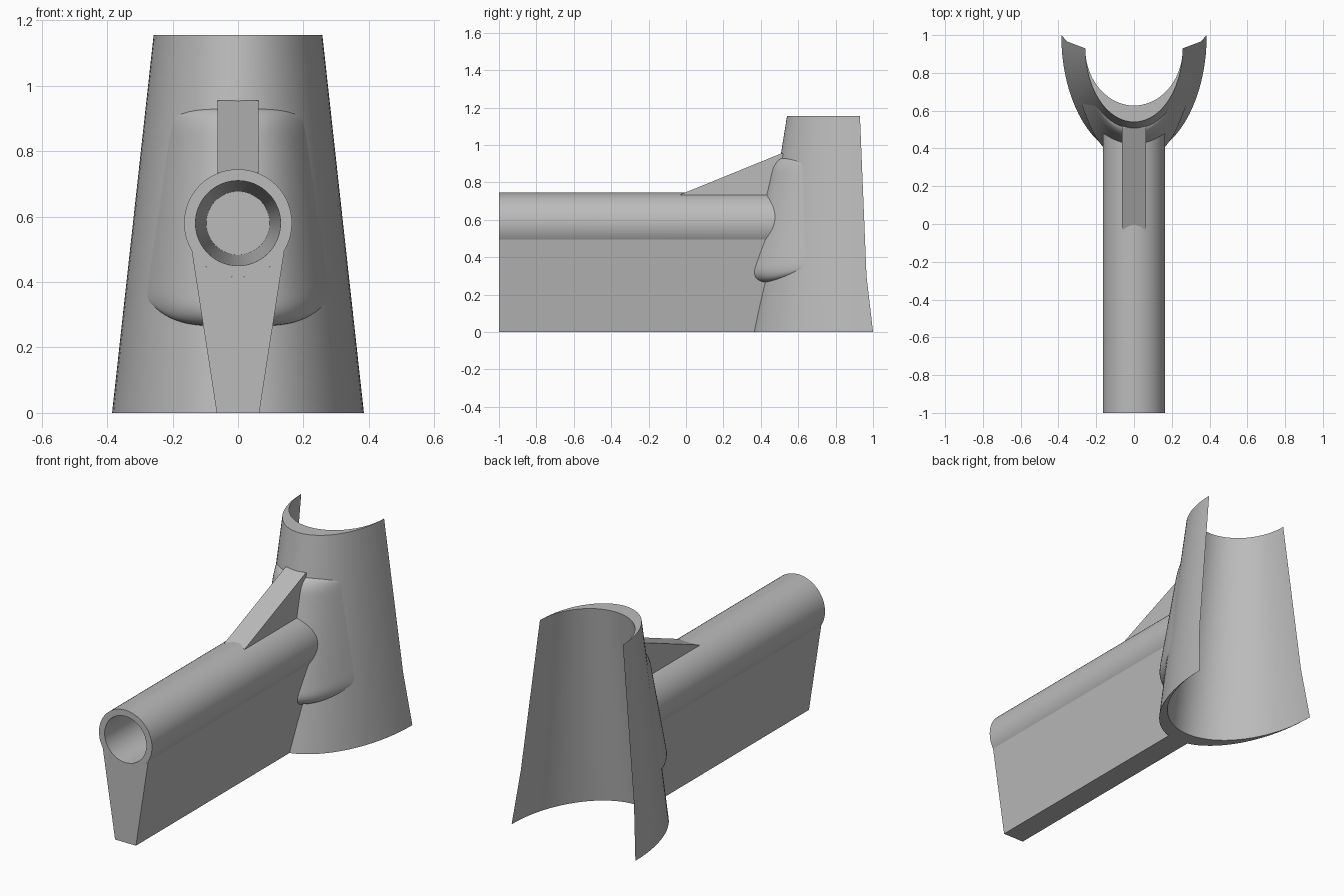
import bpy, bmesh, math

cube = bpy.data.objects.get("Cube")
if cube:
    bpy.data.objects.remove(cube, do_unlink=True)

grey = bpy.data.materials.new("plain grey")
grey.use_nodes = True
GREY = (0.5, 0.5, 0.5, 1)
grey.diffuse_color = GREY
grey.node_tree.nodes["Principled BSDF"].inputs["Base Color"].default_value = GREY

HEIGHT = 1.155
TUBE_Z, TUBE_R = 0.58, 0.165


def lerp(a, b, t):
    return a + (b - a) * t


def finish(name, bm, angle=35, fix_normals=True):
    if fix_normals:
        bmesh.ops.remove_doubles(bm, verts=bm.verts, dist=0.0001)
        bmesh.ops.recalc_face_normals(bm, faces=bm.faces)
    mesh = bpy.data.meshes.new(name)
    bm.to_mesh(mesh)
    bm.free()
    mesh.materials.append(grey)
    obj = bpy.data.objects.new(name, mesh)
    bpy.context.collection.objects.link(obj)
    bpy.ops.object.select_all(action='DESELECT')
    obj.select_set(True)
    bpy.context.view_layer.objects.active = obj
    bpy.ops.object.shade_smooth_by_angle(angle=math.radians(angle))
    return obj


def skin(bm, rows, closed):
    """Quads between consecutive rows of points."""
    rows = [[bm.verts.new(p) for p in row] for row in rows]
    for a, b in zip(rows, rows[1:]):
        n = len(a)
        for i in range(n if closed else n - 1):
            j = (i + 1) % n
            bm.faces.new((a[i], a[j], b[j], b[i]))
    return rows


# Dimensions of the tapered shell at a given height
def half_width(z):
    return lerp(0.385, 0.258, z / HEIGHT)


def front_y(z):
    return lerp(0.355, 0.54, z / HEIGHT)


def tip_y(z):
    return lerp(1.0, 0.965, z / 0.3) if z < 0.3 else lerp(0.965, 0.93, (z - 0.3) / (HEIGHT - 0.3))


def shell_y(x, z):
    depth = tip_y(z) - front_y(z)
    return tip_y(z) - depth * math.sqrt(max(0, 1 - (x / half_width(z)) ** 2))


def back_end(z):
    """Sloping end plane buried inside the shell wall."""
    return 0.43 + 0.16 * z


# Half-round shell: crescent section tapering to sharp rear edges
SEG = 40


def crescent(z):
    def arc(wall):
        depth = tip_y(z) - front_y(z) - wall
        return [(-half_width(z) * math.cos(math.pi * i / SEG),
                 tip_y(z) - depth * math.sin(math.pi * i / SEG), z) for i in range(SEG + 1)]
    return arc(0) + arc(0.087)[-2:0:-1]


bm = bmesh.new()
rings = skin(bm, [crescent(z) for z in (0, 0.3, HEIGHT)], True)
for ring in (rings[0], rings[-1]):
    outer = ring[:SEG + 1]
    inner = [ring[0]] + ring[:SEG:-1] + [ring[SEG]]
    for i in range(SEG):
        quad = (outer[i], outer[i + 1], inner[i + 1], inner[i])
        bm.faces.new(list(dict.fromkeys(quad)))
finish("half_round_shell", bm)

# Blind tapered socket tube
N = 64
profile = [(TUBE_R, None), (TUBE_R, -1), (0.13, -1), (0.097, 0.36), (0, 0.36)]
rows = []
for r, y in profile:
    row = []
    for i in range(N):
        a = 2 * math.pi * i / N
        z = TUBE_Z + r * math.sin(a)
        row.append((r * math.cos(a), back_end(z) if y is None else y, z))
    rows.append(row)
bm = bmesh.new()
skin(bm, rows, True)
finish("socket_tube", bm)

# Tapered web below the tube, its top following the tube
outline = [(-0.065, 0), (0.065, 0)]
for i in range(21):
    a = math.radians(lerp(-31, -149, i / 20))
    outline.append((TUBE_R * math.cos(a), TUBE_Z + TUBE_R * math.sin(a)))
bm = bmesh.new()
ends = skin(bm, [[(x, -1, z) for x, z in outline],
                 [(x, back_end(z), z) for x, z in outline]], True)
for end in ends:
    bm.faces.new(end)
finish("lower_web", bm)

# Triangular gusset above the tube
side = [(-0.03, 0.735), (0.51, 0.955), (0.54, 0.955), (0.54, 0.715), (-0.03, 0.715)]
bm = bmesh.new()
ends = skin(bm, [[(x, y, z) for y, z in side] for x in (-0.063, 0.063)], True)
for end in ends:
    bm.faces.new(end)
finish("upper_gusset", bm, 20)

# Raised pad with rounded ends, blended into the shell around the joint
COLS, ROWS = 36, 36
rows = []
for j in range(ROWS + 1):
    v = (1 - math.cos(math.pi * j / ROWS)) / 2
    row = []
    for i in range(COLS + 1):
        u = 2 * i / COLS - 1
        z = lerp(0.265 + 0.09 * u ** 4, 0.93 - 0.03 * u ** 4, v)
        x = u * lerp(0.285, 0.205, v)
        d = min(1, min(v, 1 - v) / 0.11)
        rounding = math.sqrt(1 - (1 - d) ** 2)
        raised = lerp(0.085, 0.042, v) * rounding * (1 - u ** 4)
        row.append((x, shell_y(x, z) - raised + 0.004, z))
    rows.append(row)
bm = bmesh.new()
skin(bm, rows, False)
finish("joint_pad", bm, 50, False)
